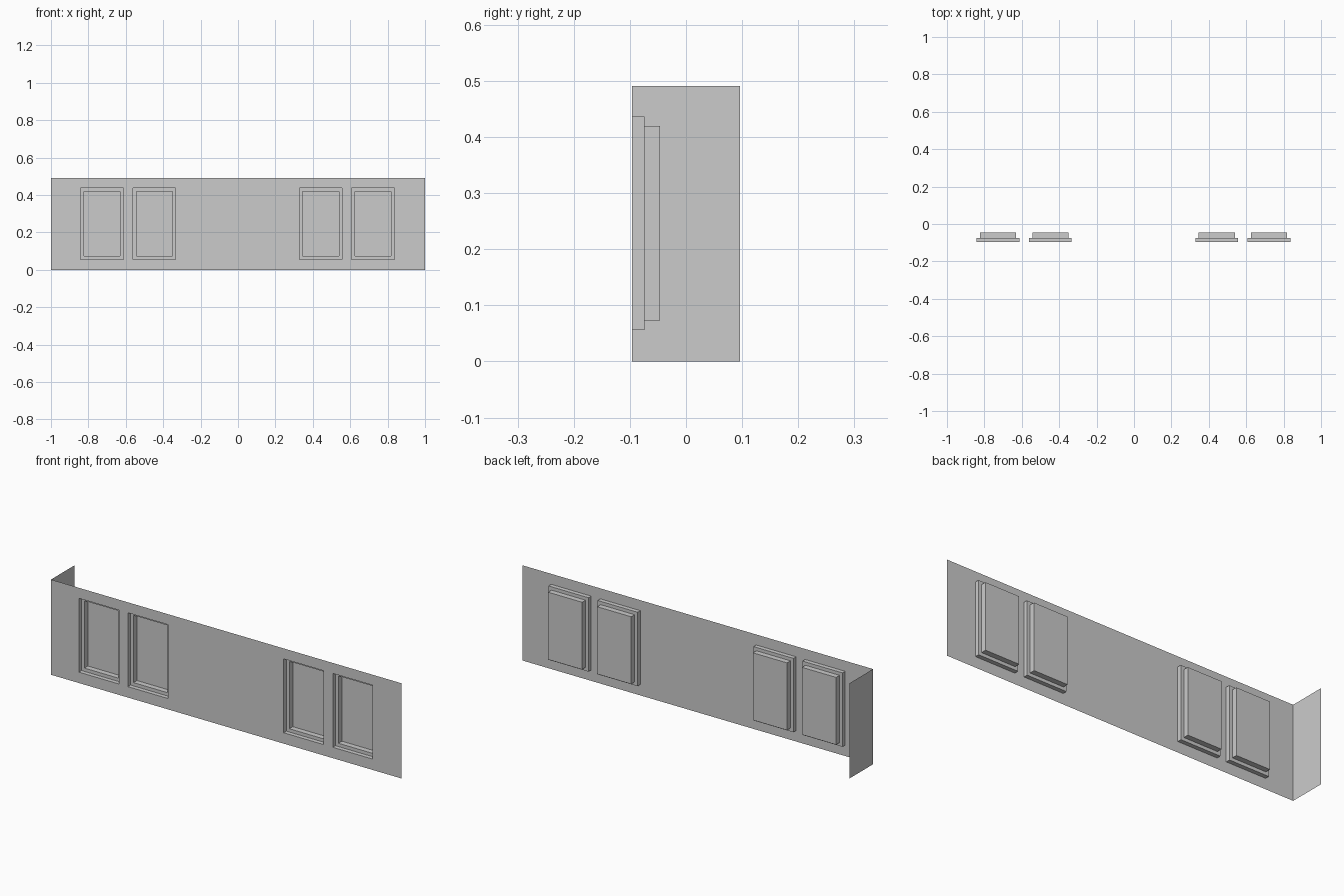
import bpy, bmesh

if "Cube" in bpy.data.objects:
    bpy.data.objects.remove(bpy.data.objects["Cube"])

FRONT, BACK, TOP = -0.096, 0.096, 0.491
STEP, PANE = -0.074, -0.046
HALF_W, Z0, Z1, INSET = 0.114, 0.056, 0.437, 0.017
CENTRES = [-0.727, -0.447, 0.442, 0.722]


def quad(bm, pts):
    return bm.faces.new([bm.verts.new(p) for p in pts])


def make_object(name, bm):
    bmesh.ops.remove_doubles(bm, verts=bm.verts, dist=1e-5)
    mesh = bpy.data.meshes.new(name)
    bm.to_mesh(mesh)
    bm.free()
    obj = bpy.data.objects.new(name, mesh)
    bpy.context.collection.objects.link(obj)
    return obj


def ring(cx, y, inset):
    # counter-clockwise rectangle seen from the front
    l, r = cx - HALF_W + inset, cx + HALF_W - inset
    b, t = Z0 + inset, Z1 - inset
    return [(l, y, b), (r, y, b), (r, y, t), (l, y, t)]


# front wall with window openings, plus the return at the left end
bm = bmesh.new()
xs = [-1] + [c + s * HALF_W for c in CENTRES for s in (-1, 1)] + [1]
zs = [0, Z0, Z1, TOP]
for i in range(len(xs) - 1):
    for j in range(3):
        if i % 2 and j == 1:
            continue
        a, b, c, d = xs[i], xs[i + 1], zs[j], zs[j + 1]
        quad(bm, [(a, FRONT, c), (b, FRONT, c), (b, FRONT, d), (a, FRONT, d)])
for c, d in zip(zs, zs[1:]):
    quad(bm, [(-1, BACK, c), (-1, FRONT, c), (-1, FRONT, d), (-1, BACK, d)])
bmesh.ops.dissolve_limit(bm, angle_limit=0.01, verts=bm.verts, edges=bm.edges)
make_object("wall", bm)

# stepped window recesses
for n, cx in enumerate(CENTRES, 1):
    bm = bmesh.new()
    rings = [ring(cx, FRONT, 0), ring(cx, STEP, 0),
             ring(cx, STEP, INSET), ring(cx, PANE, INSET)]
    for outer, inner in zip(rings, rings[1:]):
        for k in range(4):
            m = (k + 1) % 4
            quad(bm, [outer[k], outer[m], inner[m], inner[k]])
    quad(bm, rings[-1])
    make_object(f"window_recess_{n}", bm)
